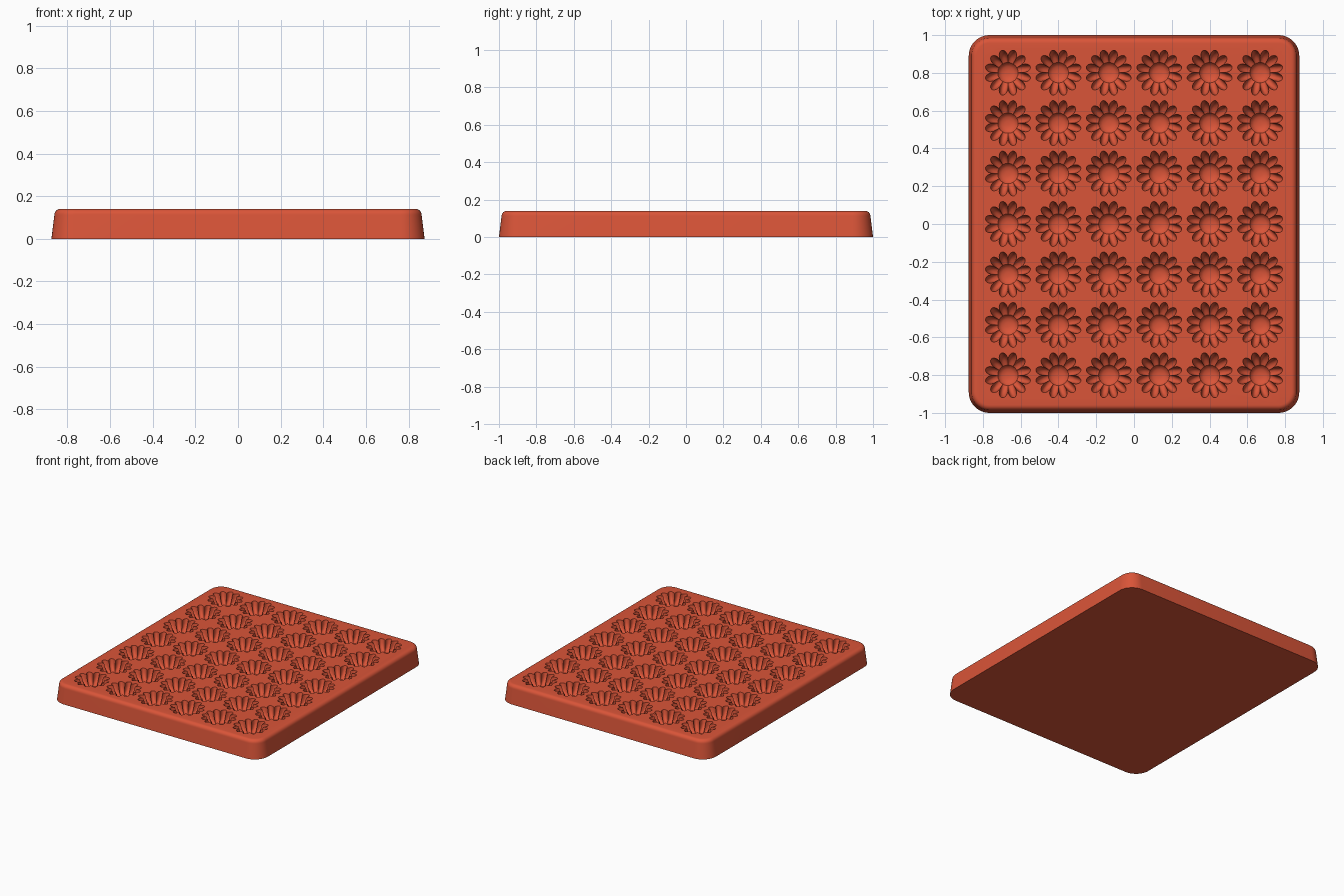
import bpy, bmesh
from math import sin, cos, pi, radians

cube = bpy.data.objects.get("Cube")
if cube:
    bpy.data.objects.remove(cube, do_unlink=True)

TOP = 0.14
PITCH = 0.267
PETALS = 12
STEPS = 8  # outline points per petal

clay = bpy.data.materials.new("terracotta_red")
clay.use_nodes = True
colour = (0.70, 0.09, 0.04, 1)
clay.diffuse_color = colour
clay.node_tree.nodes["Principled BSDF"].inputs["Base Color"].default_value = colour


def loft(bm, rings):
    """Skin a stack of equal point rings, lowest first, and cap both ends."""
    loops = [[bm.verts.new(p) for p in ring] for ring in rings]
    n = len(loops[0])
    for low, high in zip(loops, loops[1:]):
        for i in range(n):
            j = (i + 1) % n
            bm.faces.new((low[i], low[j], high[j], high[i]))
    bm.faces.new(loops[0][::-1])
    bm.faces.new(loops[-1])


def make_object(name, bm):
    mesh = bpy.data.meshes.new(name)
    bm.to_mesh(mesh)
    bm.free()
    mesh.materials.append(clay)
    obj = bpy.data.objects.new(name, mesh)
    bpy.context.collection.objects.link(obj)
    return obj


def rounded_rectangle(inset, z, radius=0.11, steps=10):
    """Rounded outline of the tray, pulled in by inset."""
    points = []
    for k, (sx, sy) in enumerate([(1, 1), (-1, 1), (-1, -1), (1, -1)]):
        for i in range(steps + 1):
            a = (k + i / steps) * pi / 2
            points.append((sx * (0.875 - radius) + (radius - inset) * cos(a),
                           sy * (1 - radius) + (radius - inset) * sin(a), z))
    return points


def flower_ring(cx, cy, tip, notch, z):
    """Scalloped outline running between notch and tip radius."""
    n = PETALS * STEPS
    points = []
    for i in range(n):
        a = 2 * pi * i / n
        r = notch + (tip - notch) * abs(sin(PETALS * a / 2)) ** 0.7
        points.append((cx + r * cos(a), cy + r * sin(a), z))
    return points


# Tray: tapered sides with a rounded upper rim
bm = bmesh.new()
rim = 0.028
rings = [rounded_rectangle(0, 0)]
for i in range(7):
    a = i / 6 * pi / 2
    rings.append(rounded_rectangle(0.014 + rim * (1 - cos(a)), TOP - rim + rim * sin(a)))
loft(bm, rings)
tray = make_object("mould_tray", bm)

# Flower cutters: (petal tip radius, notch radius, depth), lowest first
profile = [(0.012, 0.012, 0.100), (0.032, 0.032, 0.097), (0.046, 0.046, 0.088),
           (0.054, 0.053, 0.076), (0.080, 0.060, 0.069), (0.102, 0.068, 0.053),
           (0.116, 0.077, 0.029), (0.123, 0.086, 0.0), (0.123, 0.086, -0.03)]
bm = bmesh.new()
for col in range(6):
    for row in range(7):
        cx, cy = (col - 2.5) * PITCH, (row - 3) * PITCH
        loft(bm, [flower_ring(cx, cy, tip, notch, TOP - depth)
                  for tip, notch, depth in profile])
cutter = make_object("flower_cutter", bm)
cutter.hide_render = True

# Cut the cavities, then drop the cutter
cut = tray.modifiers.new("flower_cavities", "BOOLEAN")
cut.operation = "DIFFERENCE"
cut.solver = "EXACT"
cut.object = cutter
bpy.context.view_layer.objects.active = tray
tray.select_set(True)
cutter.select_set(False)
bpy.ops.object.modifier_apply(modifier=cut.name)
bpy.data.objects.remove(cutter, do_unlink=True)
bpy.ops.object.shade_smooth_by_angle(angle=radians(35))
